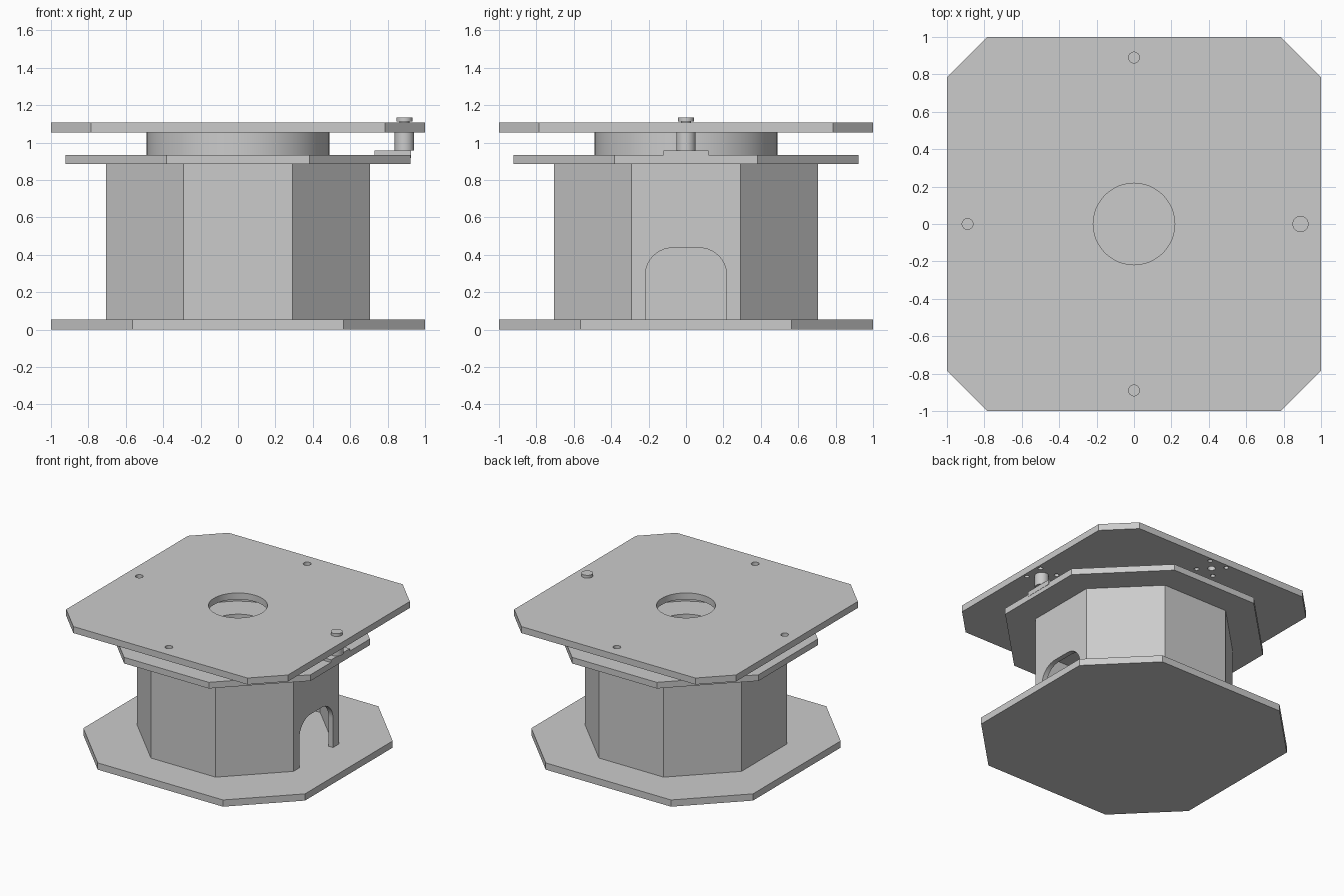
import bpy, bmesh, math
from mathutils import Matrix

if "Cube" in bpy.data.objects:
    bpy.data.objects.remove(bpy.data.objects["Cube"])


def prism(name, pts, z0, z1, matrix=None):
    """Extrude a closed 2D outline from z0 to z1."""
    bm = bmesh.new()
    face = bm.faces.new([bm.verts.new((x, y, z0)) for x, y in pts])
    ext = bmesh.ops.extrude_face_region(bm, geom=[face])
    for v in ext["geom"]:
        if isinstance(v, bmesh.types.BMVert):
            v.co.z = z1
    if matrix:
        bm.transform(matrix)
    bmesh.ops.recalc_face_normals(bm, faces=bm.faces)
    mesh = bpy.data.meshes.new(name)
    bm.to_mesh(mesh)
    bm.free()
    ob = bpy.data.objects.new(name, mesh)
    bpy.context.collection.objects.link(ob)
    return ob


def octagon(h, e):
    return [(h, -e), (h, e), (e, h), (-e, h), (-h, e), (-h, -e), (-e, -h), (e, -h)]


def circle(r, x=0, y=0, n=48):
    return [(x + r * math.cos(2 * math.pi * i / n),
             y + r * math.sin(2 * math.pi * i / n)) for i in range(n)]


def cut(ob, cutters):
    """Subtract the cutters, apply, and remove them."""
    for c in cutters:
        c.hide_render = True
        m = ob.modifiers.new("cut", "BOOLEAN")
        m.operation, m.object, m.solver = "DIFFERENCE", c, "EXACT"
        bpy.context.view_layer.objects.active = ob
        bpy.ops.object.modifier_apply(modifier=m.name)
        bpy.data.objects.remove(c)


def smooth(ob):
    bpy.ops.object.select_all(action="DESELECT")
    ob.select_set(True)
    bpy.context.view_layer.objects.active = ob
    bpy.ops.object.shade_smooth_by_angle(angle=math.radians(30))


T = math.tan(math.pi / 8)

# Base plate
prism("base_plate", octagon(1, 0.565), 0, 0.055)

# Hollow octagonal housing
body = prism("housing", octagon(0.705, 0.705 * T), 0.055, 0.885)
cutters = [prism("inner_cut", octagon(0.665, 0.665 * T), 0, 1)]
# round windows in the two diagonal faces on the right
for a in (-45, 45):
    mat = Matrix.Rotation(math.radians(a), 4, "Z") @ Matrix.Translation((0, 0, 0.382)) \
        @ Matrix.Rotation(math.pi / 2, 4, "Y")
    cutters.append(prism("window_cut", circle(0.165), 0.5, 0.9, mat))
# arched doorway: outline in (y, z), extruded along x
w, top, r = 0.217, 0.437, 0.145
arch = [(-w, 0.0), (w, 0.0)]
for cx, start in ((w - r, 0), (r - w, 90)):
    for i in range(11):
        t = math.radians(start + 9 * i)
        arch.append((cx + r * math.cos(t), top - r + r * math.sin(t)))
yz = Matrix(((0, 0, 1, 0), (1, 0, 0, 0), (0, 1, 0, 0), (0, 0, 0, 1)))
cutters.append(prism("door_cut", arch, 0.5, 0.9, yz))
cut(body, cutters)
smooth(body)

# Fixed plate above the housing, with a centre hole
mid = prism("middle_plate", octagon(0.922, 0.922 * T), 0.885, 0.935)
cut(mid, [prism("hole_cut", circle(0.218), 0.8, 1)])
smooth(mid)

# Turntable bearing ring
ring = prism("bearing_ring", circle(0.488, n=64), 0.935, 1.055)
cut(ring, [prism("ring_cut", circle(0.445, n=64), 0.9, 1.1)])
smooth(ring)

# Rotating top plate: centre hole, index holes and blind screw holes below
plate = prism("top_plate", octagon(1, 0.785), 1.055, 1.108)
cutters = [prism("hole_cut", circle(0.218), 1, 1.2)]
d, s = 0.89, 0.078
for x, y in ((d, 0), (-d, 0), (0, d), (0, -d)):
    cutters.append(prism("index_cut", circle(0.029, x, y, 24), 1, 1.2))
    for sx in (-s, s):
        for sy in (-s, s):
            cutters.append(prism("screw_cut", circle(0.018, x + sx, y + sy, 16), 1, 1.085))
cut(plate, cutters)
smooth(plate)

# Index pin with its bracket on the right side
prism("pin_bracket", [(0.73, -0.12), (0.924, -0.12), (0.924, 0.12), (0.73, 0.12)], 0.918, 0.957)
smooth(prism("pin_barrel", circle(0.052, d, 0, 32), 0.957, 1.055))
smooth(prism("pin_shaft", circle(0.027, d, 0, 24), 1.05, 1.112))
smooth(prism("pin_head", circle(0.043, d, 0, 32), 1.112, 1.135))
